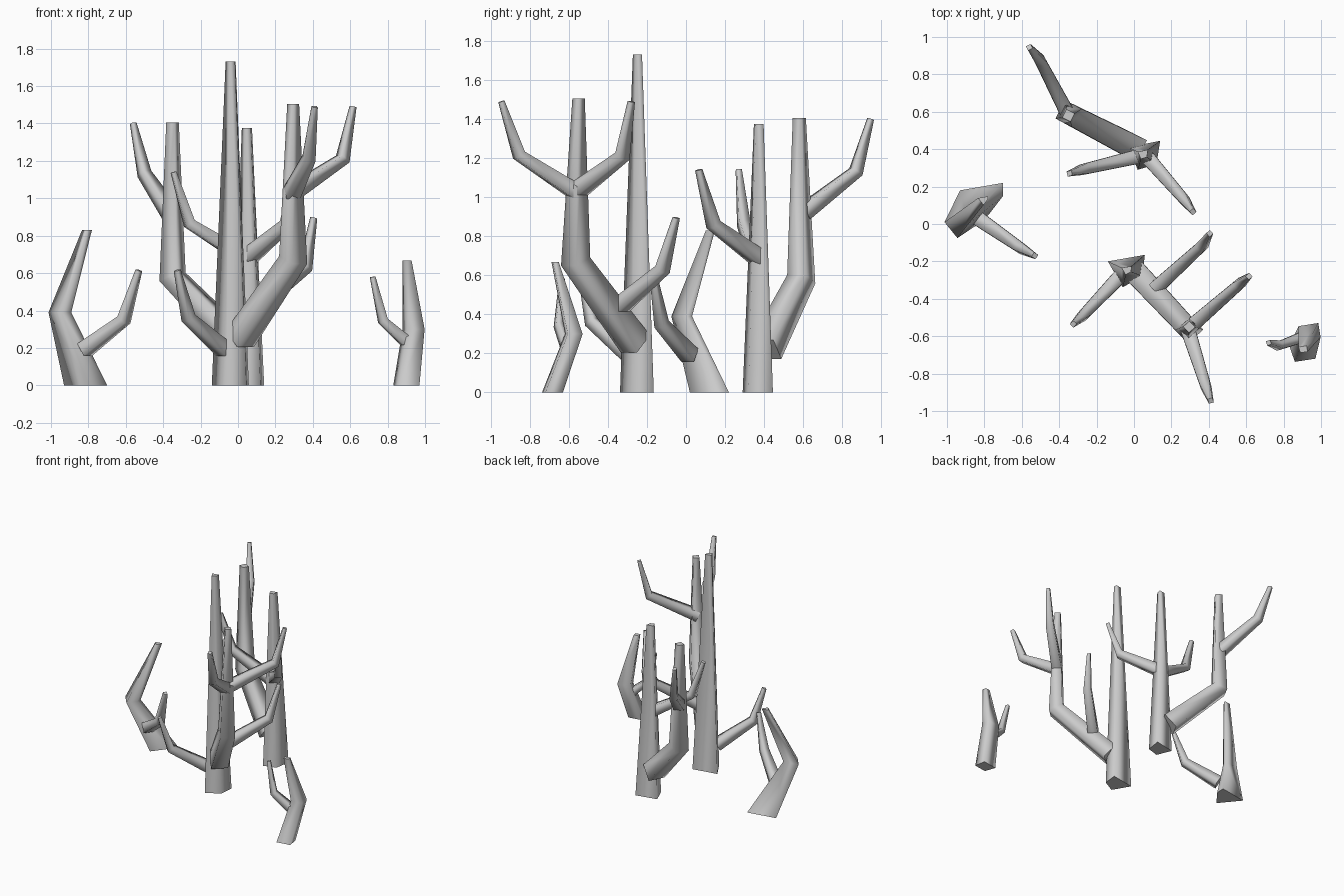
import bpy, bmesh
from mathutils import Vector

if "Cube" in bpy.data.objects:
    bpy.data.objects.remove(bpy.data.objects["Cube"])

UP = Vector((0, 0, 1))


def loft(name, rings):
    # Skin four-sided rings with smooth sides and flat end caps
    bm = bmesh.new()
    loops = [[bm.verts.new(p) for p in r] for r in rings]
    for a, b in zip(loops, loops[1:]):
        for i in range(4):
            j = (i + 1) % 4
            bm.faces.new((a[i], a[j], b[j], b[i])).smooth = True
    bm.faces.new(loops[0])
    bm.faces.new(loops[-1])
    bmesh.ops.recalc_face_normals(bm, faces=bm.faces[:])
    mesh = bpy.data.meshes.new(name)
    bm.to_mesh(mesh)
    bm.free()
    bpy.context.collection.objects.link(bpy.data.objects.new(name, mesh))


def trunk(name, base, *stations):
    # Ground outline carried upward, scaled around each (x, y, z, scale)
    pts = [Vector((x, y, 0)) for x, y in base]
    mid = sum(pts, Vector()) / 4
    rings = [pts]
    for x, y, z, s in stations:
        rings.append([Vector((x, y, z)) + (p - mid) * s for p in pts])
    loft(name, rings)


def branch(name, path, widths):
    # Square tube along a bent path, mitred at the bend
    pts = [Vector(p) for p in path]
    flat = pts[1] - pts[0]
    side = Vector((flat.x, flat.y, 0)).cross(UP).normalized()
    rings = []
    for i, (p, w) in enumerate(zip(pts, widths)):
        t = Vector()
        if i > 0:
            t += (p - pts[i - 1]).normalized()
        if i < len(pts) - 1:
            t += (pts[i + 1] - p).normalized()
        across = t.cross(side).normalized()
        h = w / 2
        rings.append([p + side * a * h + across * b * h
                      for a, b in ((1, 1), (-1, 1), (-1, -1), (1, -1))])
    loft(name, rings)


# Trunks
trunk("front_trunk", [(-.14, -.20), (.058, -.165), (.045, -.28), (-.06, -.338)],
      (-.035, -.247, 1.73, .27))
trunk("back_trunk", [(-.03, .41), (.14, .445), (.12, .32), (.02, .29)],
      (.05, .372, 1.375, .32))
trunk("left_stump", [(-.93, .18), (-.70, .22), (-.70, .15), (-.80, .02)],
      (-.935, -.01, .39, .53), (-.80, .13, .83, .23))
trunk("right_stump", [(.83, -.65), (.86, -.737), (.97, -.72), (.955, -.63)],
      (.942, -.575, .30, .84), (.905, -.67, .667, .35))

# Heavy limbs that turn upright
branch("front_limb", [(.01, -.26, .25), (.295, -.565, .67), (.295, -.55, 1.505)],
       (.125, .11, .045))
branch("back_limb", [(.0, .41, .22), (-.35, .59, .58), (-.35, .58, 1.405)],
       (.13, .11, .05))

# Slender side branches: start, bend, tip
twigs = {
    "front_limb_right_branch": [(.29, -.56, 1.03), (.56, -.325, 1.21), (.615, -.28, 1.49)],
    "front_limb_front_branch": [(.29, -.57, 1.03), (.38, -.855, 1.215), (.41, -.945, 1.49)],
    "front_limb_low_branch": [(.12, -.34, .44), (.36, -.12, .63), (.405, -.05, .895)],
    "front_trunk_left_branch": [(-.075, -.28, .19), (-.265, -.48, .36), (-.325, -.535, .615)],
    "back_limb_rear_branch": [(-.36, .60, .92), (-.50, .87, 1.13), (-.56, .945, 1.40)],
    "back_trunk_right_branch": [(.06, .37, .69), (.26, .14, .86), (.315, .065, 1.14)],
    "back_trunk_left_branch": [(.04, .365, .68), (-.26, .295, .865), (-.345, .27, 1.14)],
    "left_stump_branch": [(-.82, .02, .19), (-.61, -.125, .35), (-.53, -.17, .615)],
}
for name, path in twigs.items():
    branch(name, path, (.078, .058, .027))
branch("right_stump_branch", [(.915, -.60, .22), (.775, -.65, .345), (.72, -.635, .58)],
       (.06, .045, .024))
